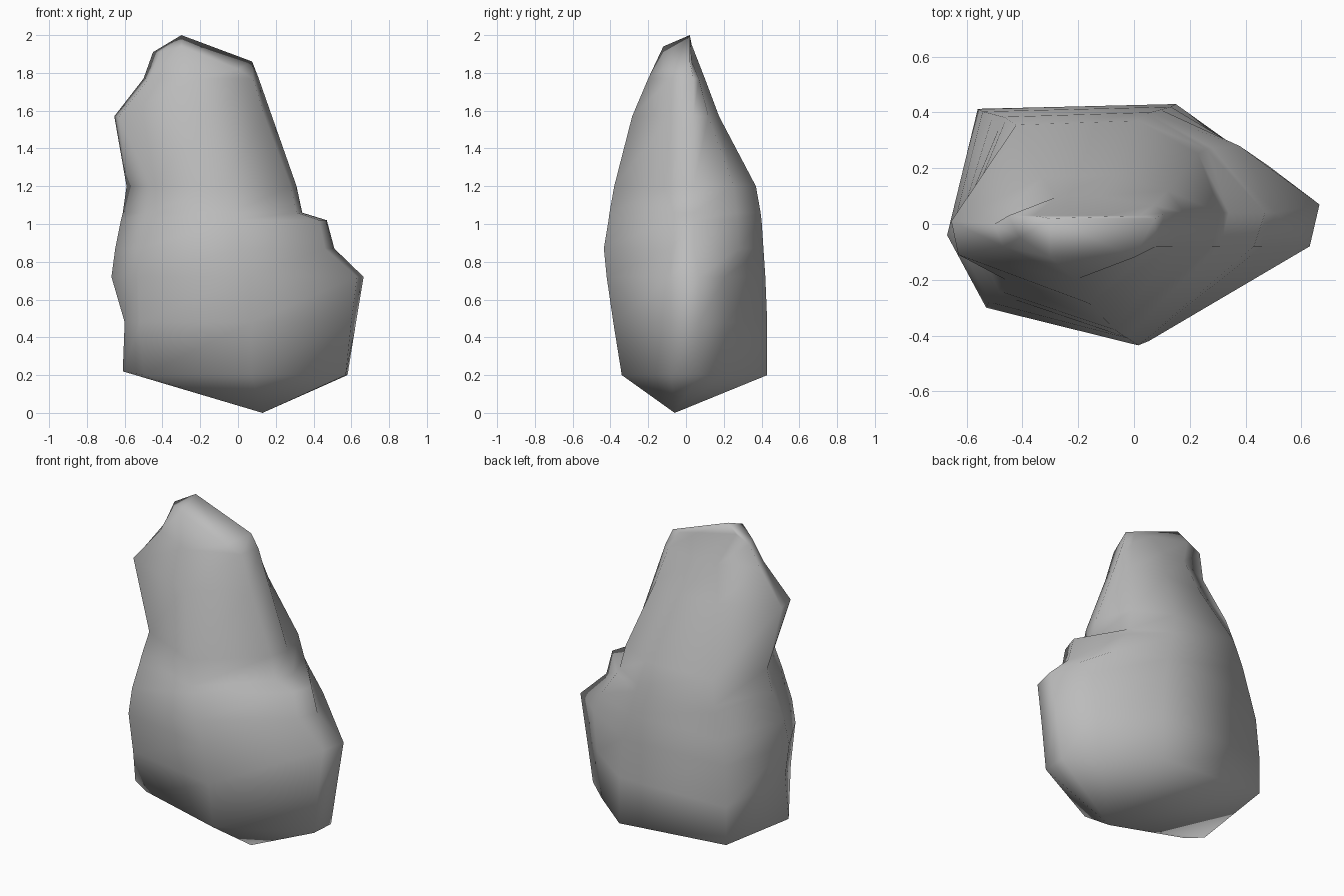
import bpy
import bmesh

cube = bpy.data.objects.get("Cube")
if cube:
    bpy.data.objects.remove(cube, do_unlink=True)

# Stone material
stone = bpy.data.materials.new("stone_grey")
stone.use_nodes = True
colour = (0.5, 0.5, 0.5, 1)
stone.diffuse_color = colour
stone.node_tree.nodes["Principled BSDF"].inputs["Base Color"].default_value = colour

# Levels: height, left tip x and y, front corner x and y, front edge y,
# right front corner x, right tip x, right back corner x, back edge y
LEVELS = [
    (.2, -.61, -.12, -.5, -.17, -.34, .57, .58, .42, .43),
    (.48, -.6, -.1, -.52, -.27, -.385, .6, .625, .45, .43),
    (.72, -.67, -.04, -.53, -.3, -.42, .63, .665, .48, .42),
    (.87, -.65, -.02, -.52, -.28, -.435, .46, .51, .38, .41),
    (1.02, -.62, .02, -.49, -.25, -.41, .43, .47, .28, .4),
    (1.06, -.61, .04, -.485, -.24, -.405, .31, .34, .26, .395),
    (1.2, -.59, .06, -.46, -.2, -.38, .28, .31, .23, .37),
    (1.57, -.655, .01, -.63, -.11, -.285, .14, .18, .12, .175),
    (1.77, -.5, 0, -.47, -.08, -.2, .08, .11, .07, .1),
]

# Ridge outline at the top, in the same order as the points of a level
CREST = [(-.45, .03, 1.91), (-.41, -.05, 1.91), (-.3, -.12, 1.94),
         (0, -.12, 1.82), (.075, .02, 1.86), (.02, .03, 1.86),
         (-.1, .03, 1.89), (-.36, .03, 1.95)]
SHELF_Z = .8


def level_points(z, left, left_y, corner, corner_y, front,
                 right_front, right, right_back, back):
    """Eight points around the stone, starting at the left tip."""
    lean = .25 * max(0, z - .65)
    shoulder = .5 if z < SHELF_Z else .68
    return [
        (left, left_y, max(z, .22)),
        (corner, corner_y, z),
        (.07 - lean, front, z),
        (right_front, -.08, z),
        (right, .07 if z < SHELF_Z else .04, z),
        (right_back, back * shoulder, z),
        (.15 - lean, back, z),
        (-.56 + lean, back * .96, max(z, .25)),
    ]


# Boulder body, closed by a blunt underside and a peak
bm = bmesh.new()
outlines = [level_points(*level) for level in LEVELS] + [CREST]
rings = [[bm.verts.new(point) for point in outline] for outline in outlines]
bottom = bm.verts.new((.13, -.06, 0))
peak = bm.verts.new((-.3, .02, 2))
count = len(CREST)
for i in range(count):
    j = (i + 1) % count
    for low, high in zip(rings, rings[1:]):
        bm.faces.new((low[i], low[j], high[j], high[i]))
    bm.faces.new((bottom, rings[0][j], rings[0][i]))
    bm.faces.new((peak, rings[-1][i], rings[-1][j]))
bmesh.ops.recalc_face_normals(bm, faces=bm.faces[:])
for face in bm.faces:
    face.smooth = True

mesh = bpy.data.meshes.new("boulder")
bm.to_mesh(mesh)
bm.free()
mesh.materials.append(stone)
boulder = bpy.data.objects.new("boulder", mesh)
bpy.context.collection.objects.link(boulder)
